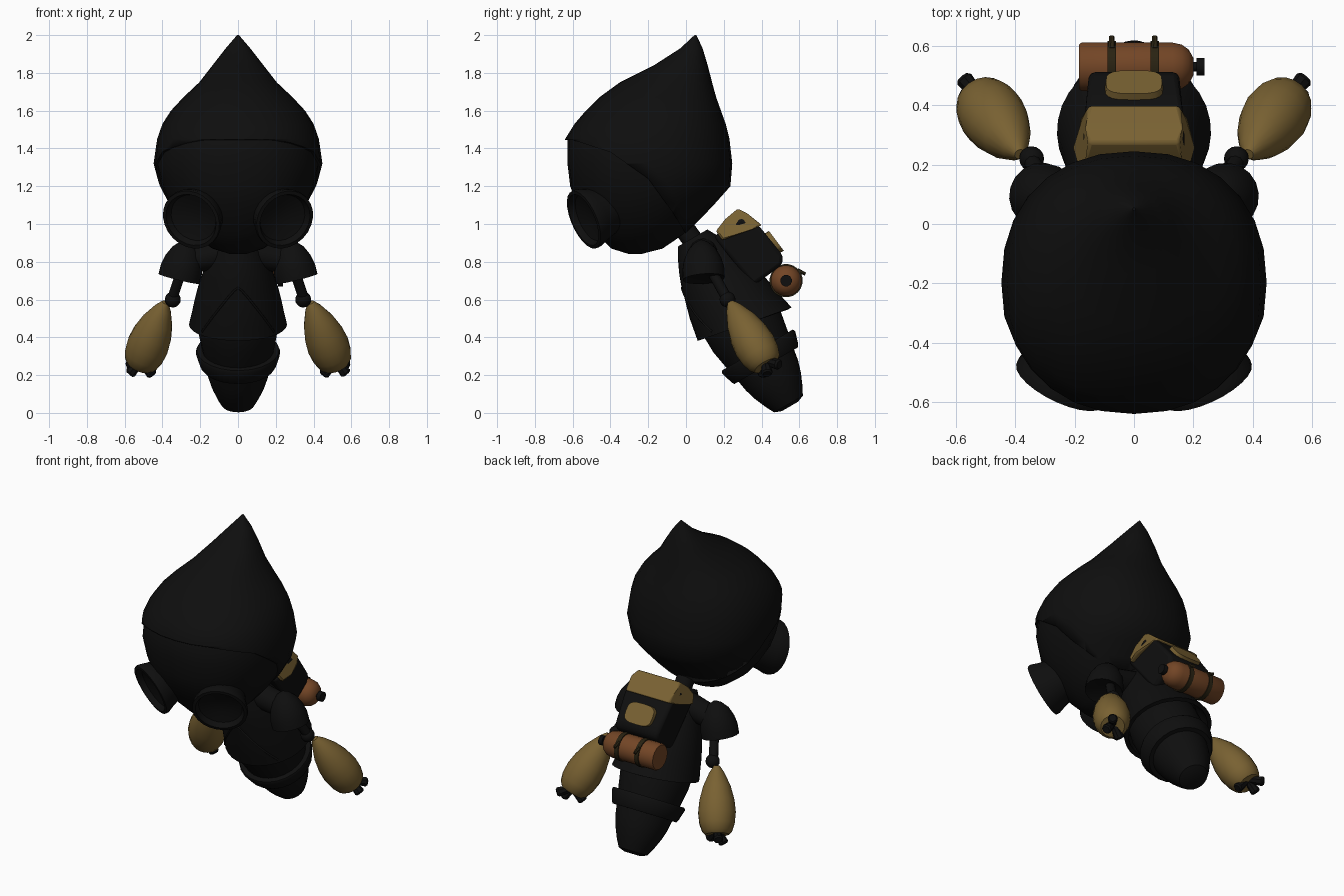
import bpy, bmesh, math
from mathutils import Vector

if "Cube" in bpy.data.objects:
    bpy.data.objects.remove(bpy.data.objects["Cube"])


def material(name, rgb):
    m = bpy.data.materials.new(name)
    m.diffuse_color = (*rgb, 1)
    m.use_nodes = True
    m.node_tree.nodes["Principled BSDF"].inputs["Base Color"].default_value = m.diffuse_color
    return m


BLACK = material("soft black", (0.0045, 0.0045, 0.0045))
TAN = material("tan cloth", (0.19, 0.12, 0.032))
BROWN = material("brown leather", (0.17, 0.06, 0.019))
STRAP = material("dark strap", (0.022, 0.016, 0.006))


def finish(name, bm, mat, bevel=0.0, angle=40):
    bmesh.ops.recalc_face_normals(bm, faces=bm.faces)
    me = bpy.data.meshes.new(name)
    bm.to_mesh(me)
    bm.free()
    ob = bpy.data.objects.new(name, me)
    bpy.context.collection.objects.link(ob)
    me.materials.append(mat)
    if bevel:
        b = ob.modifiers.new("bevel", 'BEVEL')
        b.width, b.segments = bevel, 2
    bpy.ops.object.select_all(action='DESELECT')
    ob.select_set(True)
    bpy.context.view_layer.objects.active = ob
    bpy.ops.object.shade_smooth_by_angle(angle=math.radians(angle))
    return ob


def skin(name, rings, mat, caps=True, angle=40):
    """Join rings of points into one closed surface."""
    bm = bmesh.new()
    vs = [[bm.verts.new(p) for p in r] for r in rings]
    n = len(rings[0])
    for a, b in zip(vs, vs[1:]):
        for i in range(n):
            j = (i + 1) % n
            bm.faces.new((a[i], a[j], b[j], b[i]))
    if caps:
        bm.faces.new(vs[0])
        bm.faces.new(vs[-1])
    return finish(name, bm, mat, angle=angle)


def turned(name, start, end, profile, mat, n=16, angle=40):
    """Turn (fraction, radius) pairs around the line start-end."""
    a, b = Vector(start), Vector(end)
    d = b - a
    u = d.orthogonal().normalized()
    v = d.normalized().cross(u)
    rings = [[a + d * f + r * (u * math.cos(k * math.tau / n) + v * math.sin(k * math.tau / n))
              for k in range(n)] for f, r in profile]
    return skin(name, rings, mat, angle=angle)


def ball(name, c, r, mat):
    bm = bmesh.new()
    bmesh.ops.create_uvsphere(bm, u_segments=16, v_segments=10, radius=r)
    bmesh.ops.translate(bm, verts=bm.verts, vec=c)
    return finish(name, bm, mat)


def tilt(x, s, t):
    """Leaning body frame: s runs down the spine, t towards the back."""
    return Vector((x, 0.05 + 0.5 * s + 0.866 * t, 0.9 - 0.866 * s + 0.5 * t))


def prism(name, outline, mat, bevel=0.0):
    """Mirrored block from (half width, s, t) points."""
    bm = bmesh.new()
    l = [bm.verts.new(tilt(-w, s, t)) for w, s, t in outline]
    r = [bm.verts.new(tilt(w, s, t)) for w, s, t in outline]
    n = len(l)
    bm.faces.new(l)
    bm.faces.new(r)
    for i in range(n):
        j = (i + 1) % n
        bm.faces.new((l[i], l[j], r[j], r[i]))
    return finish(name, bm, mat, bevel)


# Head sections: height, front y, back y, half width
HEAD = [(0.84, -0.30, -0.24, 0.04), (0.87, -0.40, -0.12, 0.14), (0.95, -0.48, 0.0, 0.25),
        (1.03, -0.54, 0.08, 0.32), (1.11, -0.59, 0.155, 0.375), (1.2, -0.625, 0.235, 0.415),
        (1.32, -0.64, 0.245, 0.447), (1.45, -0.64, 0.23, 0.428), (1.53, -0.59, 0.21, 0.40),
        (1.6, -0.53, 0.185, 0.355), (1.67, -0.46, 0.16, 0.29), (1.75, -0.35, 0.138, 0.205),
        (1.84, -0.17, 0.115, 0.135), (1.93, -0.03, 0.088, 0.065), (2.0, 0.045, 0.055, 0.005)]


def head_rings(k, top=99):
    rings = []
    for z, f, b, w in HEAD:
        if z > top:
            break
        ring = []
        for i in range(28):
            c, s = math.cos(i * math.tau / 28), math.sin(i * math.tau / 28)
            e = 0.9
            x = math.copysign(abs(c) ** e, c) * w * k
            y = (f + b) / 2 + math.copysign(abs(s) ** e, s) * (b - f) / 2 * k
            ring.append((x, y, z))
        rings.append(ring)
    return rings


skin("face", head_rings(0.972, 1.54), BLACK)
hood = skin("hood", head_rings(1.0), BLACK)

# Cut the face opening out of the hood along a sweeping seam
opening = [(-0.8, 1.45), (-0.6, 1.445), (-0.4, 1.38), (-0.2, 1.24), (-0.07, 1.06),
           (0.01, 0.93), (0.01, 0.7), (-0.8, 0.7)]
cutter = skin("hood_cutter", [[(x, y, z) for y, z in opening] for x in (-0.7, 0.7)], BLACK)
cut = hood.modifiers.new("face opening", 'BOOLEAN')
cut.operation, cut.object, cut.solver = 'DIFFERENCE', cutter, 'EXACT'
bpy.context.view_layer.objects.active = hood
bpy.ops.object.modifier_move_to_index(modifier=cut.name, index=0)
bpy.ops.object.modifier_apply(modifier=cut.name)
bpy.data.objects.remove(cutter)

# Spine: neck, torso, belt and tail turned along the leaning axis
turned("neck", tilt(0, 0.03, 0), tilt(0, -0.16, -0.02), [(0, 0.055), (1, 0.055)], BLACK)
turned("torso", tilt(0, 0, 0), tilt(0, 1, 0),
       [(-0.03, 0.06), (0.13, 0.14), (0.33, 0.19), (0.46, 0.21), (0.55, 0.208), (0.65, 0.19),
        (0.75, 0.17), (0.81, 0.16), (0.875, 0.14), (0.94, 0.112), (0.985, 0.088), (1.0, 0.05)],
       BLACK, 24)
turned("belt", tilt(0, 0.655, 0), tilt(0, 0.75, 0),
       [(0, 0.18), (0, 0.218), (0.15, 0.224), (0.85, 0.204), (1, 0.195), (1, 0.16)], BLACK, 24)

# Coat with a hem that hangs lower at the back
COAT = [(-0.03, 0.09), (0.05, 0.135), (0.13, 0.17), (0.33, 0.226), (0.46, 0.25), (0.56, 0.272)]


def coat_radius(s):
    for (a, ra), (b, rb) in zip(COAT, COAT[1:]):
        if s <= b:
            return ra + (rb - ra) * (s - a) / (b - a)
    return COAT[-1][1]


def coat_ring(f, inset=0.0):
    ring = []
    for i in range(32):
        th = i * math.tau / 32
        s = -0.03 + f * (0.485 + 0.0475 * (1 - math.cos(th)))
        r = coat_radius(s) - inset
        ring.append(tilt(r * math.sin(th), s, -r * math.cos(th)))
    return ring


skin("coat", [coat_ring(f / 8) for f in range(9)] + [coat_ring(1, 0.025), coat_ring(0.8, 0.03)], BLACK)

# Arched seam on the coat front
arch = bpy.data.curves.new("coat_seam", 'CURVE')
arch.dimensions, arch.bevel_depth, arch.bevel_resolution = '3D', 0.006, 1
sp = arch.splines.new('POLY')
sp.points.add(16)
for i, p in enumerate(sp.points):
    th = math.radians(50 * (i - 8) / 8)
    s = 0.17 + 0.28 * abs((i - 8) / 8) ** 1.4
    r = coat_radius(s)
    p.co = (*tilt(r * math.sin(th), s, -r * math.cos(th)), 1)
arch.materials.append(BLACK)
bpy.context.collection.objects.link(bpy.data.objects.new("coat_seam", arch))

for side, m in (("left", 1), ("right", -1)):
    def at(x, y, z):
        return (m * x, y, z)

    # Flared goggle with a recessed lens
    turned(side + "_goggle", at(0.15, -0.34, 1.11), at(0.245, -0.535, 1.025),
           [(0, 0.1), (0.35, 0.125), (0.75, 0.15), (0.95, 0.166), (1.03, 0.164), (1.04, 0.145),
            (0.9, 0.13), (0.82, 0.07), (0.8, 0.01)], BLACK, 24)
    # Shoulder cap, upper arm and elbow
    turned(side + "_shoulder_bar", at(0.06, 0.09, 0.85), at(0.3, 0.1, 0.8), [(0, 0.08), (1, 0.07)], BLACK)
    turned(side + "_shoulder_cap", at(0.312, 0.095, 0.71), at(0.262, 0.08, 0.915),
           [(0.04, 0.09), (0, 0.112), (0.25, 0.112), (0.5, 0.1), (0.75, 0.075), (0.92, 0.04), (1, 0.008)],
           BLACK, 18)
    turned(side + "_upper_arm", at(0.29, 0.12, 0.78), at(0.35, 0.22, 0.6), [(0, 0.028), (1, 0.028)], BLACK, 10)
    ball(side + "_elbow", at(0.345, 0.22, 0.6), 0.042, BLACK)
    # Baggy sleeve
    turned(side + "_sleeve", at(0.385, 0.235, 0.585), at(0.52, 0.425, 0.25),
           [(0, 0.018), (0.1, 0.045), (0.3, 0.082), (0.5, 0.104), (0.68, 0.112), (0.84, 0.105),
            (0.95, 0.09), (1, 0.07)], TAN, 18)
    # Hand with three stubby fingers
    for i, tip in enumerate([(0.575, 0.43, 0.205), (0.578, 0.495, 0.255), (0.45, 0.405, 0.2)]):
        turned(f"{side}_finger_{i + 1}", at(0.515, 0.42, 0.275), at(*tip),
               [(0, 0.022), (0.5, 0.026), (0.9, 0.03), (1, 0.022)], BLACK, 8)

# Backpack with flap and pocket
prism("backpack", [(0.17, 0.02, 0.1), (0.17, 0.0, 0.28), (0.17, 0.1, 0.338), (0.15, 0.29, 0.368),
                   (0.15, 0.33, 0.34), (0.15, 0.35, 0.15)], BLACK, 0.02)
prism("backpack_flap", [(0.17, 0.0, 0.125), (0.17, -0.03, 0.2), (0.15, -0.045, 0.285), (0.17, 0.0, 0.315),
                        (0.15, 0.095, 0.352), (0.185, 0.09, 0.3), (0.195, 0.07, 0.2), (0.19, 0.06, 0.13)],
      TAN, 0.01)
bm = bmesh.new()
lo, hi = [], []
for i in range(20):
    c, s = math.cos(i * math.tau / 20), math.sin(i * math.tau / 20)
    x = 0.1 * math.copysign(abs(c) ** 0.6, c)
    d = 0.205 + 0.065 * math.copysign(abs(s) ** 0.6, s)
    lo.append(bm.verts.new(tilt(x, d, 0.34)))
    hi.append(bm.verts.new(tilt(x * 0.95, d, 0.352 + d * 0.12)))
for i in range(20):
    j = (i + 1) % 20
    bm.faces.new((lo[i], lo[j], hi[j], hi[i]))
bm.faces.new(hi)
bm.faces.new(lo)
finish("backpack_pocket", bm, TAN)

# Flask lying across the pack, with stopper and straps
Y, Z = 0.53, 0.70
turned("flask", (-0.185, Y, Z), (0.2, Y, Z),
       [(0, 0.076), (0.02, 0.082), (0.82, 0.082), (0.9, 0.075), (0.96, 0.058), (1, 0.03)], BROWN, 20)
turned("flask_stopper", (0.19, Y, Z), (0.237, Y, Z),
       [(0, 0.016), (0.45, 0.016), (0.45, 0.031), (1, 0.031)], BLACK, 12)
for i, x in enumerate((-0.075, 0.07)):
    turned(f"flask_strap_{i + 1}", (x - 0.014, Y, Z), (x + 0.014, Y, Z),
           [(0, 0.07), (0, 0.088), (1, 0.088), (1, 0.07)], STRAP, 20)
    turned(f"strap_tongue_{i + 1}", (x, 0.59, 0.755), (x, 0.632, 0.735), [(0, 0.012), (1, 0.009)], STRAP, 6)
